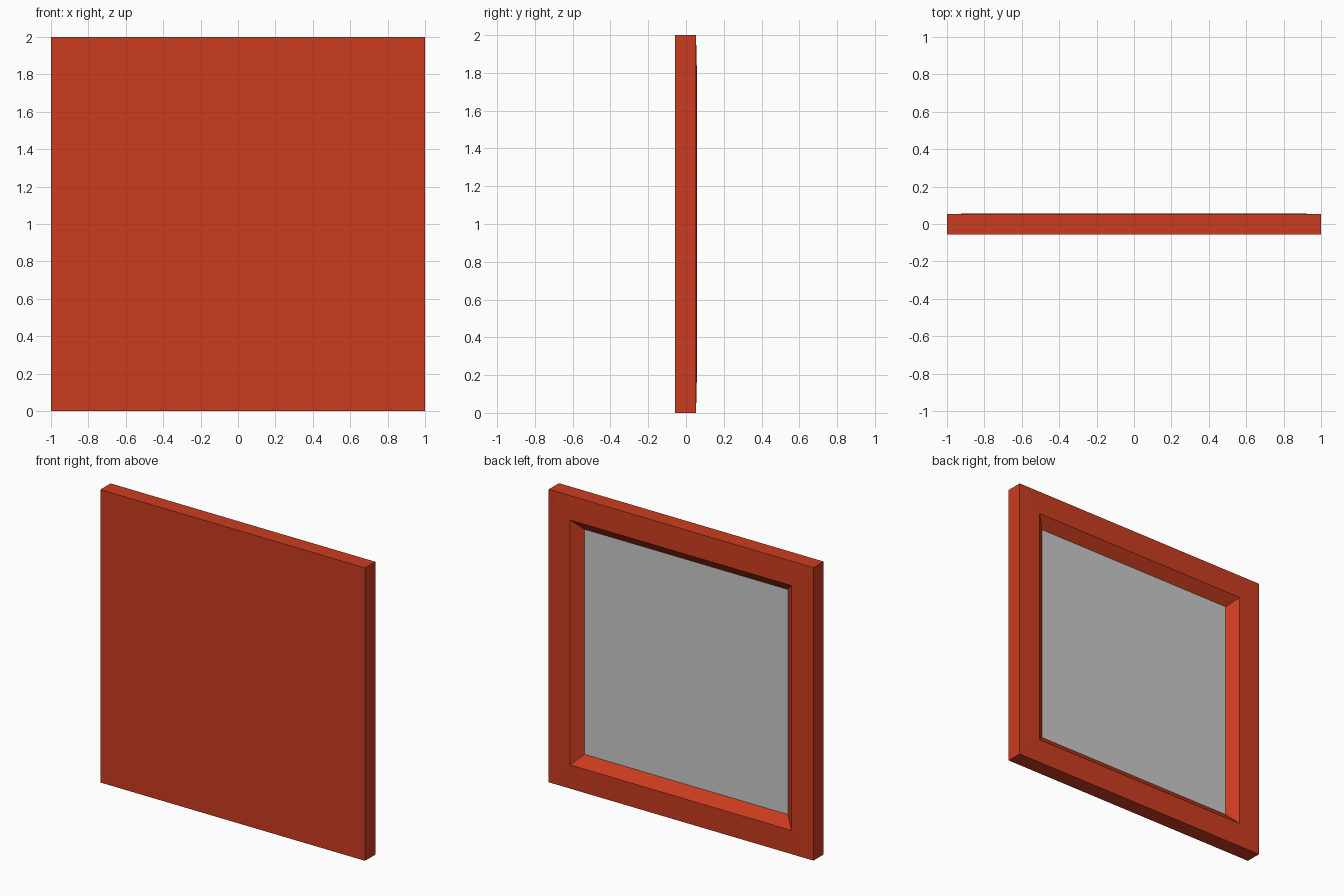
import bpy, bmesh

if "Cube" in bpy.data.objects:
    bpy.data.objects.remove(bpy.data.objects["Cube"])


def square(bm, half, y):
    """Upright square loop centred on z = 1."""
    return [bm.verts.new((sx * half, y, 1 + sz * half))
            for sx, sz in ((-1, -1), (1, -1), (1, 1), (-1, 1))]


def finish(bm, name, colour=None):
    mesh = bpy.data.meshes.new(name)
    bm.to_mesh(mesh)
    bm.free()
    obj = bpy.data.objects.new(name, mesh)
    bpy.context.collection.objects.link(obj)
    if colour:
        mat = bpy.data.materials.new(name + "_paint")
        mat.diffuse_color = colour
        mat.use_nodes = True
        mat.node_tree.nodes["Principled BSDF"].inputs["Base Color"].default_value = mat.diffuse_color
        mesh.materials.append(mat)
    return obj


FLOOR_HALF, FLOOR_Y = 0.768, -0.002

# Red frame: solid front, side walls, slightly raised rim, sloped recess
bm = bmesh.new()
profile = [(1.0, -0.057), (1.0, 0.053), (0.836, 0.057), (FLOOR_HALF, FLOOR_Y)]
rings = [square(bm, half, y) for half, y in profile]
bm.faces.new(rings[0])
for a, b in zip(rings, rings[1:]):
    for i in range(4):
        j = (i + 1) % 4
        bm.faces.new((a[j], a[i], b[i], b[j]))
finish(bm, "frame", (0.60, 0.045, 0.014, 1))

# Grey panel closing the recess, facing the back
bm = bmesh.new()
bm.faces.new(reversed(square(bm, FLOOR_HALF, FLOOR_Y)))
finish(bm, "recessed_panel")
